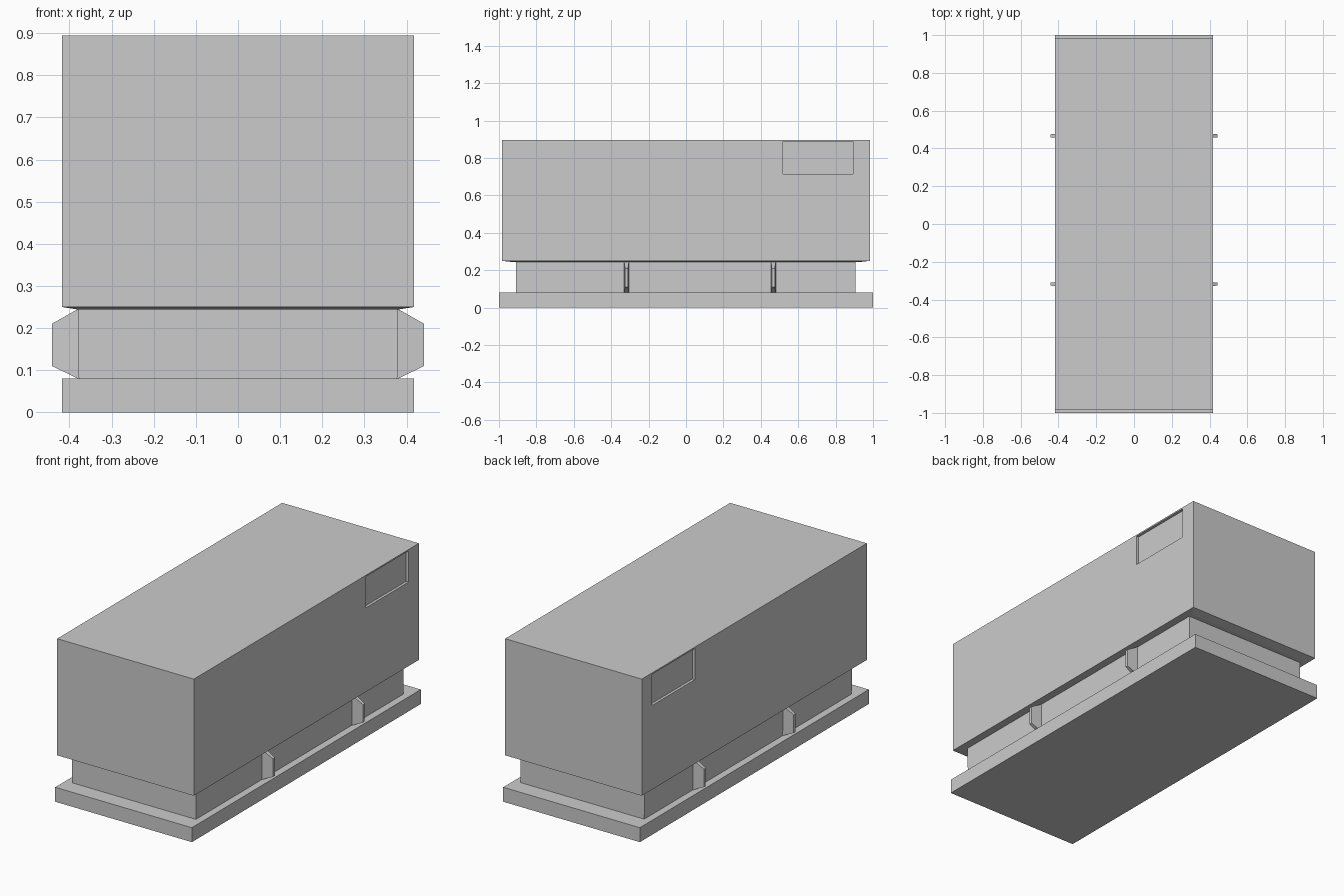
import bpy, bmesh

if "Cube" in bpy.data.objects:
    bpy.data.objects.remove(bpy.data.objects["Cube"])


def loft(name, rings):
    """Closed solid through a list of equal-length vertex rings."""
    bm = bmesh.new()
    loops = [[bm.verts.new(p) for p in ring] for ring in rings]
    n = len(loops[0])
    for a, b in zip(loops, loops[1:]):
        for i in range(n):
            j = (i + 1) % n
            bm.faces.new((a[i], a[j], b[j], b[i]))
    bm.faces.new(loops[0][::-1])
    bm.faces.new(loops[-1])
    bmesh.ops.recalc_face_normals(bm, faces=bm.faces)
    mesh = bpy.data.meshes.new(name)
    bm.to_mesh(mesh)
    bm.free()
    obj = bpy.data.objects.new(name, mesh)
    bpy.context.collection.objects.link(obj)
    return obj


def rect(x, y0, y1, z):
    return [(-x, y0, z), (x, y0, z), (x, y1, z), (-x, y1, z)]


# Base slab and recessed plinth
loft("base_slab", [rect(0.418, -1, 1, 0), rect(0.418, -1, 1, 0.08)])
loft("recessed_plinth", [rect(0.378, -0.908, 0.905, 0.08),
                         rect(0.38, -0.908, 0.905, 0.245)])

# Main body with a slightly sloping underside
body = loft("main_body", [rect(0.38, -0.93, 0.93, 0.244),
                          rect(0.418, -0.983, 0.983, 0.25),
                          rect(0.418, -0.983, 0.983, 0.895)])

# Shallow rectangular recess, one on each long side
for side, s in (("right", 1), ("left", -1)):
    rings = [[(s * x, 0.519, 0.715), (s * x, 0.894, 0.715),
              (s * x, 0.894, 0.887), (s * x, 0.519, 0.887)]
             for x in (0.403, 0.5)]
    cutter = loft("recess_cutter_" + side, rings)
    cutter.hide_render = True
    cutter.hide_viewport = True
    cutter.display_type = 'WIRE'
    mod = body.modifiers.new("recess_" + side, 'BOOLEAN')
    mod.operation = 'DIFFERENCE'
    mod.solver = 'EXACT'
    mod.object = cutter

# Side lugs, narrowing outwards, two on each long side
for side, s in (("right", 1), ("left", -1)):
    for end, y in (("front", -0.318), ("back", 0.467)):
        rings = [[(s * x, y - w, z0), (s * x, y + w, z0),
                  (s * x, y + w, z1), (s * x, y - w, z1)]
                 for x, w, z0, z1 in ((0.37, 0.013, 0.08, 0.247),
                                      (0.38, 0.013, 0.08, 0.245),
                                      (0.442, 0.008, 0.11, 0.21))]
        loft(f"lug_{side}_{end}", rings)
